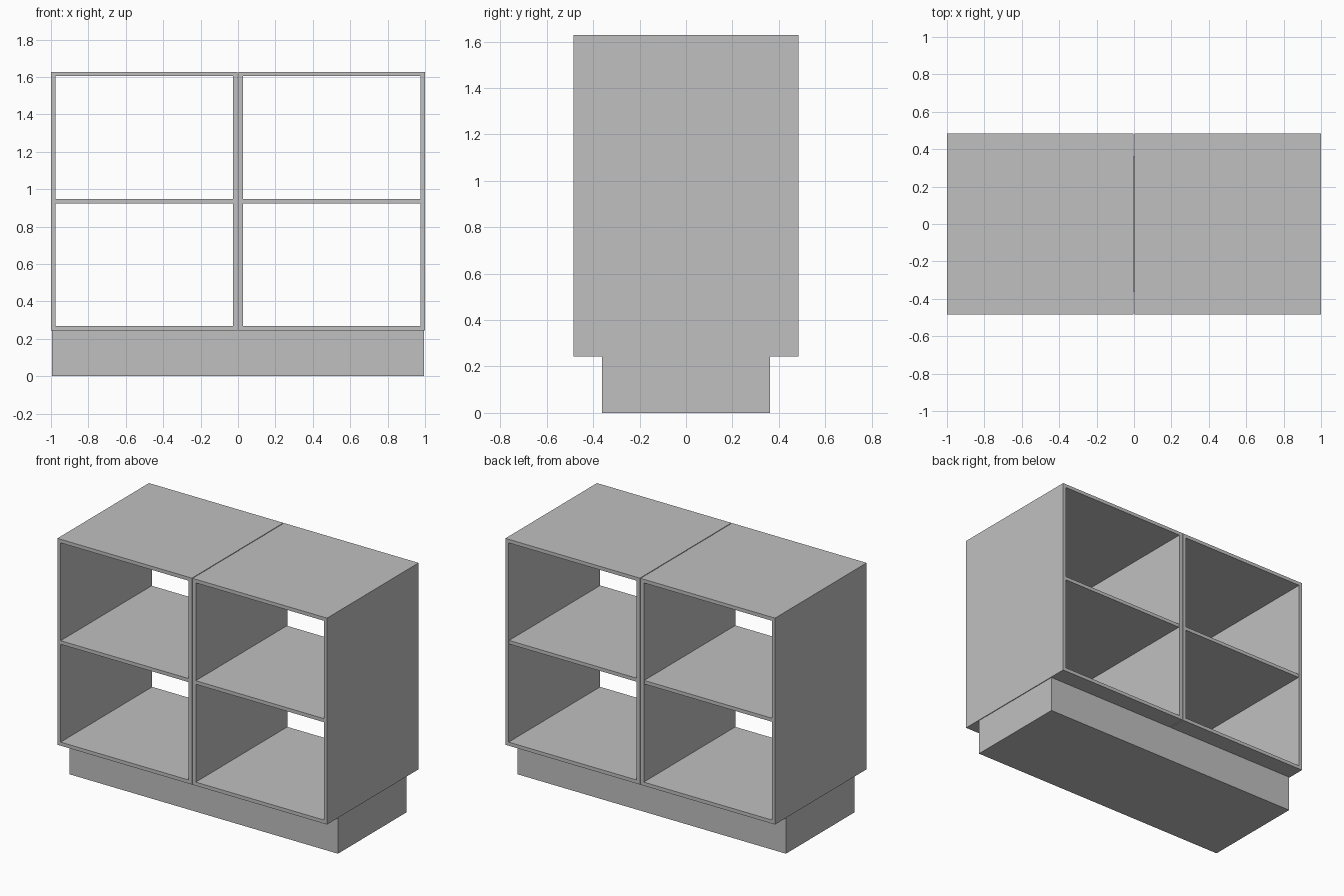
import bpy

cube = bpy.data.objects.get("Cube")
if cube:
    bpy.data.objects.remove(cube, do_unlink=True)

grey = bpy.data.materials.new("light grey")
grey.use_nodes = True
colour = (0.53, 0.53, 0.53, 1)
grey.diffuse_color = colour
grey.node_tree.nodes["Principled BSDF"].inputs["Base Color"].default_value = colour


def box(name, x, y, z):
    """Axis-aligned panel from (min, max) pairs."""
    spans = (x, y, z)
    bpy.ops.mesh.primitive_cube_add(size=1, location=[(a + b) / 2 for a, b in spans])
    panel = bpy.context.object
    panel.name = name
    panel.scale = [b - a for a, b in spans]
    bpy.ops.object.transform_apply(location=False, rotation=False, scale=True)
    panel.data.materials.append(grey)
    return panel


T = 0.024              # panel thickness
DEPTH = 0.485          # half depth of the cabinets
RECESS = 0.005         # shelf set back from the rear edge
GAP = 0.0025           # half the gap between the cabinets
LOW, HIGH = 0.244, 1.628
MID = (LOW + HIGH) / 2
full = (-DEPTH, DEPTH)

# Plinth
box("plinth", (-0.995, 0.995), (-0.362, 0.362), (0, LOW))

# Two open-ended cabinets, side by side
for side, x0, x1 in (("right", -1, -GAP), ("left", GAP, 1)):
    inner = (x0 + T, x1 - T)
    box(side + "_cabinet_right_panel", (x0, x0 + T), full, (LOW, HIGH))
    box(side + "_cabinet_left_panel", (x1 - T, x1), full, (LOW, HIGH))
    box(side + "_cabinet_floor", inner, full, (LOW, LOW + T))
    box(side + "_cabinet_top", inner, full, (HIGH - T, HIGH))
    box(side + "_cabinet_shelf", inner, (-DEPTH, DEPTH - RECESS), (MID - T / 2, MID + T / 2))
